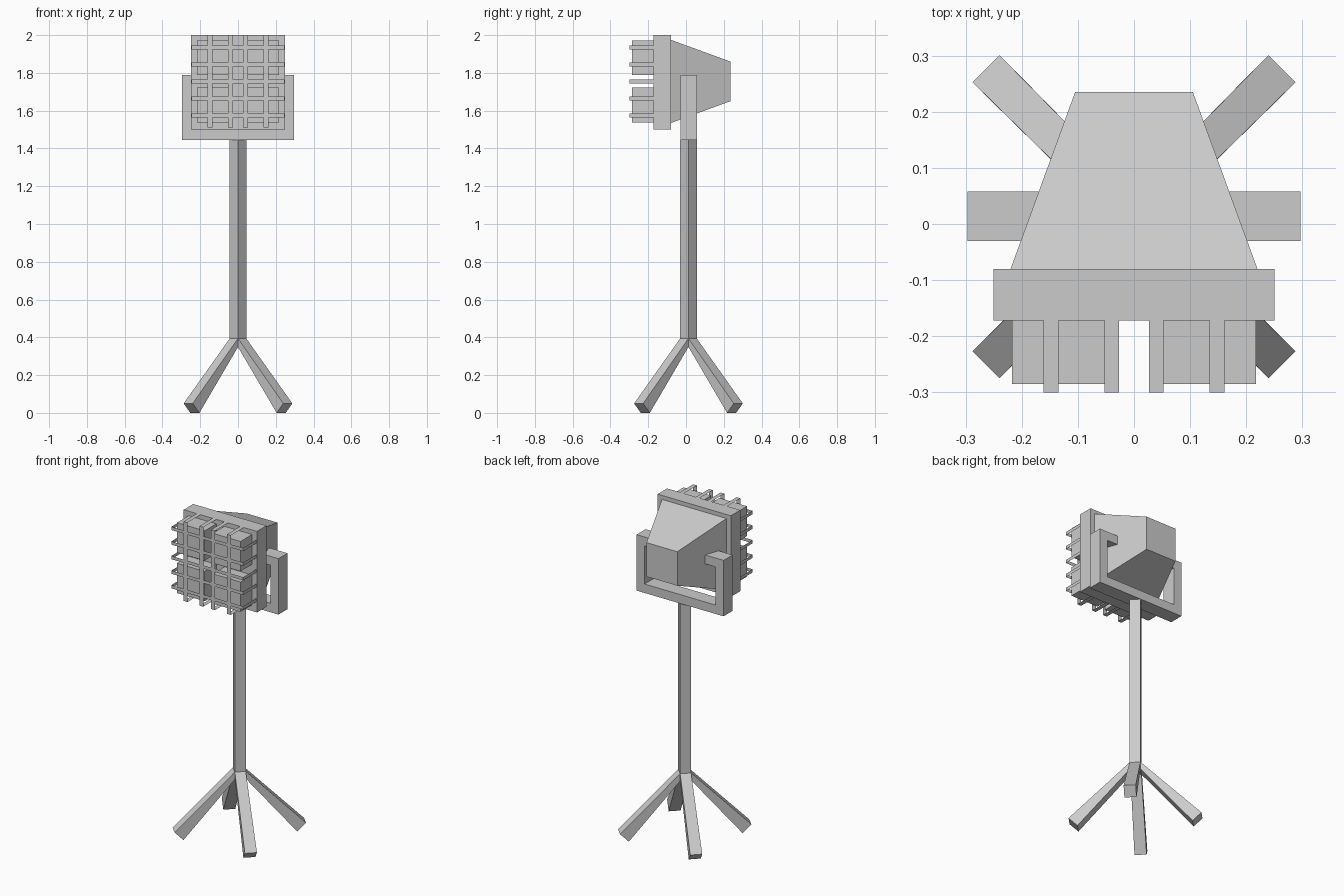
import bpy, bmesh
from math import cos, sin, radians
from mathutils import Vector

if "Cube" in bpy.data.objects:
    bpy.data.objects.remove(bpy.data.objects["Cube"], do_unlink=True)

grey = bpy.data.materials.new("plain_grey")
grey.use_nodes = True
colour = (0.6, 0.6, 0.6, 1)
grey.diffuse_color = colour
grey.node_tree.nodes["Principled BSDF"].inputs["Base Color"].default_value = colour

HEAD_Z = 1.755   # centre height of the lamp head
AXIS_Y = 0.013   # depth of the stand's centre line


def add_mesh(name, bm):
    mesh = bpy.data.meshes.new(name)
    bm.to_mesh(mesh)
    bm.free()
    mesh.materials.append(grey)
    obj = bpy.data.objects.new(name, mesh)
    bpy.context.collection.objects.link(obj)
    return obj


def loft(name, start, end):
    """Closed solid between two matching outlines."""
    bm = bmesh.new()
    a = [bm.verts.new(p) for p in start]
    b = [bm.verts.new(p) for p in end]
    bm.faces.new(a)
    bm.faces.new(b[::-1])
    for i in range(len(a)):
        j = (i + 1) % len(a)
        bm.faces.new((a[i], b[i], b[j], a[j]))
    bmesh.ops.recalc_face_normals(bm, faces=bm.faces)
    return add_mesh(name, bm)


def rect(y, x0, x1, z0, z1):
    return [(x0, y, z0), (x1, y, z0), (x1, y, z1), (x0, y, z1)]


def box(name, x0, x1, y0, y1, z0, z1):
    return loft(name, rect(y0, x0, x1, z0, z1), rect(y1, x0, x1, z0, z1))


def square(y, half):
    return rect(y, -half, half, HEAD_Z - half, HEAD_Z + half)


def ribbon(name, path, across):
    """Flat strip following a bent path."""
    bm = bmesh.new()
    rows = [[bm.verts.new(Vector(p) + s * Vector(across)) for s in (-1, 1)] for p in path]
    for (a, b), (c, d) in zip(rows, rows[1:]):
        bm.faces.new((a, b, d, c))
    return add_mesh(name, bm)


# Lamp head: square rim and tapered housing
box("head_rim", -0.25, 0.25, -0.172, -0.08, 1.5, 2.0)
loft("head_housing", square(-0.08, 0.22), square(0.235, 0.105))

# Four lamp blocks on the front
for sx in (-1, 1):
    for sz in (-1, 1):
        xs = sorted((sx * 0.028, sx * 0.217))
        zs = sorted((HEAD_Z + sz * 0.033, HEAD_Z + sz * 0.217))
        box("lamp_block", *xs, -0.285, -0.17, *zs)

# Guard grille: thin strips bent back to the rim at both ends
reach = 0.245
profile = [(-reach, -0.17), (-reach, -0.3), (reach, -0.3), (reach, -0.17)]
for x in (-0.148, -0.04, 0.04, 0.148):
    ribbon("guard_upright", [(x, y, HEAD_Z + t) for t, y in profile], (0.013, 0, 0))
for i in range(-2, 3):
    z = HEAD_Z + i * 0.09
    ribbon("guard_crossbar", [(t, y, z) for t, y in profile], (0, 0, -0.01))

# U-shaped yoke with pivots turned in to the housing, extruded from one outline
half = [(0.297, 1.445), (0.297, 1.79), (0.15, 1.79), (0.15, 1.735), (0.242, 1.735), (0.242, 1.5)]
outline = half + [(-x, z) for x, z in reversed(half)]
loft("yoke", [(x, -0.03, z) for x, z in outline], [(x, 0.058, z) for x, z in outline])

# Square pole turned corner-on
corners = [(0.044, 0), (0, 0.044), (-0.044, 0), (0, -0.044)]
loft("pole", [(x, AXIS_Y + y, 0.35) for x, y in corners],
     [(x, AXIS_Y + y, 1.445) for x, y in corners])


# Four splayed legs, growing out of the pole's sides
def leg_end(angle, top, bottom, side):
    c, s = cos(angle), sin(angle)
    points = [(*top, -side), (*top, side), (*bottom, side), (*bottom, -side)]
    return [(r * c - t * s, AXIS_Y + r * s + t * c, z) for r, z, t in points]


for k in range(4):
    a = radians(45 + 90 * k)
    loft("leg", leg_end(a, (0.03, 0.395), (0.03, 0.35), 0.031),
         leg_end(a, (0.373, 0.05), (0.323, 0.0), 0.034))
